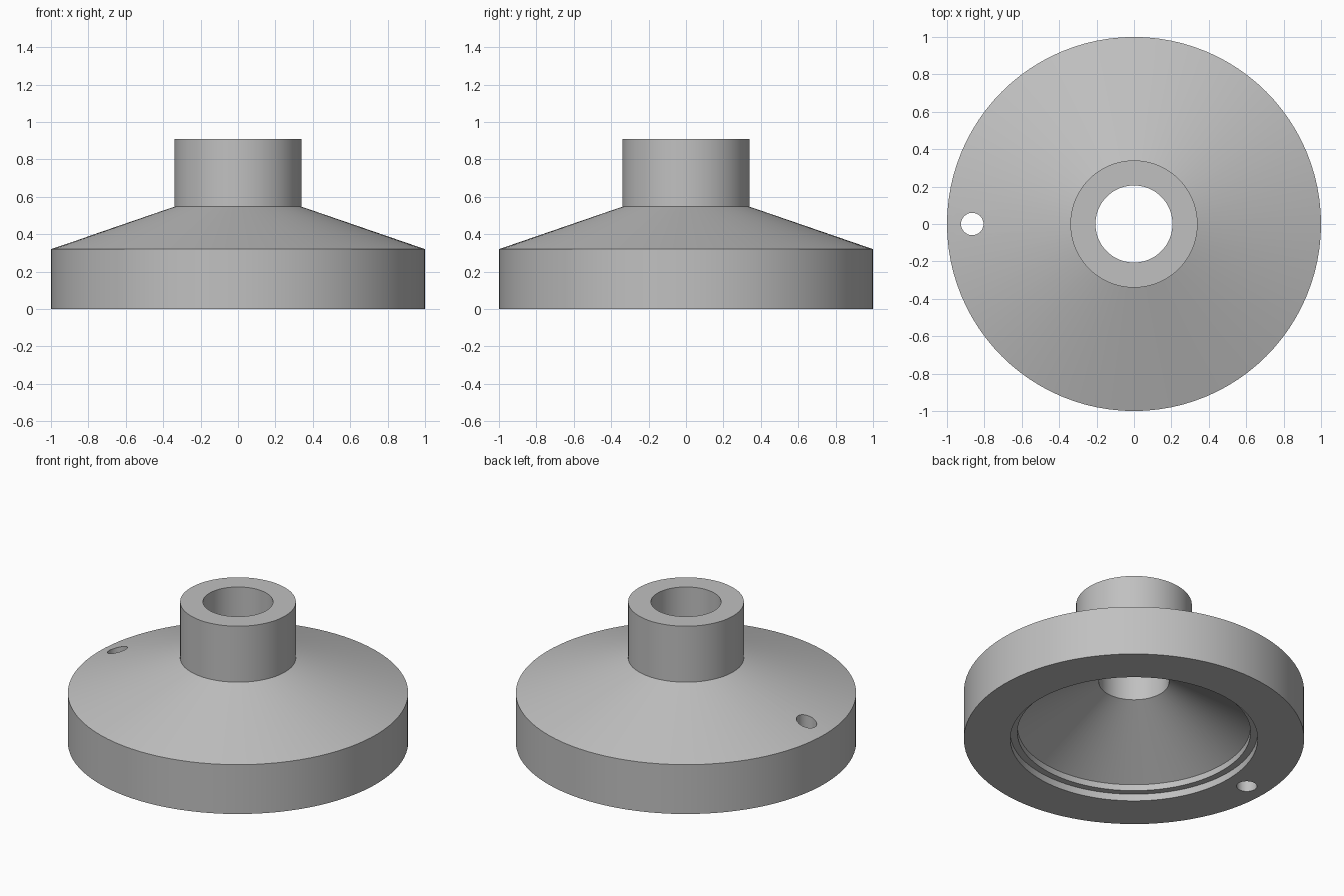
import bpy, bmesh, math

if "Cube" in bpy.data.objects:
    bpy.data.objects.remove(bpy.data.objects["Cube"])

SEGMENTS = 96

grey = bpy.data.materials.new("light_grey")
grey.diffuse_color = (0.53, 0.53, 0.53, 1)
grey.use_nodes = True
grey.node_tree.nodes["Principled BSDF"].inputs["Base Color"].default_value = grey.diffuse_color


def lathe(name, profile):
    """Revolve a closed (radius, height) profile about z."""
    bm = bmesh.new()
    rings = []
    for r, z in profile:
        rings.append([bm.verts.new((r * math.cos(a), r * math.sin(a), z))
                      for a in (2 * math.pi * i / SEGMENTS for i in range(SEGMENTS))])
    for k, low in enumerate(rings):
        high = rings[(k + 1) % len(rings)]
        for i in range(SEGMENTS):
            j = (i + 1) % SEGMENTS
            bm.faces.new((low[i], low[j], high[j], high[i]))
    bmesh.ops.recalc_face_normals(bm, faces=bm.faces)
    mesh = bpy.data.meshes.new(name)
    bm.to_mesh(mesh)
    bm.free()
    obj = bpy.data.objects.new(name, mesh)
    bpy.context.collection.objects.link(obj)
    mesh.materials.append(grey)
    return obj


# Flange, cone and hub, hollowed by a stepped rim, inner cone and bore
flange = lathe("hub_flange", [
    (1.0, 0.0), (1.0, 0.32), (0.34, 0.547), (0.34, 0.91),
    (0.206, 0.91), (0.206, 0.385),
    (0.685, 0.085), (0.685, 0.045), (0.727, 0.045), (0.727, 0.0),
])

# Small vertical hole near the edge
bpy.ops.mesh.primitive_cylinder_add(vertices=32, radius=0.06, depth=1,
                                    location=(-0.865, 0, 0.2))
cutter = bpy.context.object
cutter.name = "pin_hole_cutter"
cutter.data.materials.append(grey)
cut = flange.modifiers.new("pin_hole", "BOOLEAN")
cut.operation = "DIFFERENCE"
cut.solver = "EXACT"
cut.object = cutter

bpy.ops.object.select_all(action="DESELECT")
flange.select_set(True)
bpy.context.view_layer.objects.active = flange
bpy.ops.object.modifier_apply(modifier=cut.name)
bpy.data.objects.remove(cutter, do_unlink=True)
bpy.ops.object.shade_smooth_by_angle(angle=math.radians(15))
